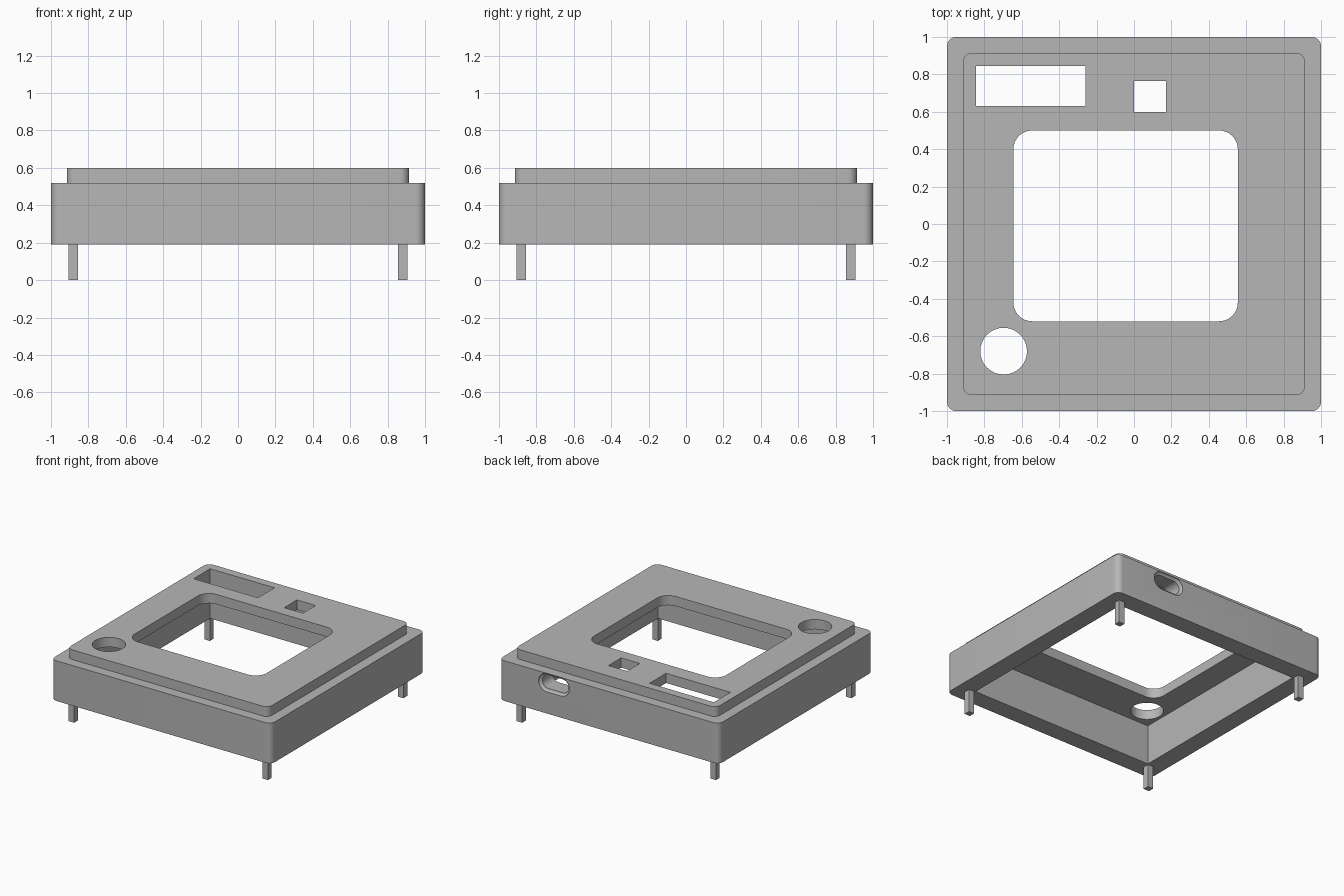
import bpy
import bmesh
from math import pi, sin, cos
from mathutils import Vector

if "Cube" in bpy.data.objects:
    bpy.data.objects.remove(bpy.data.objects["Cube"])

grey = bpy.data.materials.new("grey plastic")
grey.use_nodes = True
COLOUR = (0.47, 0.47, 0.47, 1)
grey.diffuse_color = COLOUR
grey.node_tree.nodes["Principled BSDF"].inputs["Base Color"].default_value = COLOUR


def loft(name, rings):
    """Join matching rings of points into a closed solid."""
    bm = bmesh.new()
    rows = [[bm.verts.new(p) for p in ring] for ring in rings]
    for a, b in zip(rows, rows[1:]):
        for i in range(len(a)):
            j = (i + 1) % len(a)
            bm.faces.new((a[i], a[j], b[j], b[i]))
    bm.faces.new(rows[0])
    bm.faces.new(rows[-1])
    bmesh.ops.recalc_face_normals(bm, faces=bm.faces)
    mesh = bpy.data.meshes.new(name)
    bm.to_mesh(mesh)
    bm.free()
    mesh.materials.append(grey)
    obj = bpy.data.objects.new(name, mesh)
    bpy.context.collection.objects.link(obj)
    return obj


def outline(x0, x1, y0, y1, r=0.0, steps=8):
    """Rectangle outline with rounded corners."""
    if r == 0:
        return [(x0, y0), (x1, y0), (x1, y1), (x0, y1)]
    points = []
    centres = [(x1 - r, y1 - r), (x0 + r, y1 - r), (x0 + r, y0 + r), (x1 - r, y0 + r)]
    for k, (cx, cy) in enumerate(centres):
        for i in range(steps + 1):
            a = (k + i / steps) * pi / 2
            points.append((cx + r * cos(a), cy + r * sin(a)))
    return points


def prism(name, shape, z0, z1):
    return loft(name, [[Vector((x, y, z)) for x, y in shape] for z in (z0, z1)])


def port_cutter():
    """Rounded slot through the back wall with a flared mouth."""
    cx, cz, flat, inner, flare = 0.5, 0.443, 0.065, 0.055, 0.02
    sections = [(1.02, inner + flare)]
    for i in range(7):
        a = i / 6 * pi / 2
        sections.append((1 - flare * sin(a), inner + flare * cos(a)))
    sections.append((0.8, inner))
    rings = []
    for y, r in sections:
        ring = []
        for side in (0, 1):
            for i in range(13):
                a = -pi / 2 + side * pi + i / 12 * pi
                shift = flat if side == 0 else -flat
                ring.append(Vector((cx + shift + r * cos(a), y, cz + r * sin(a))))
        rings.append(ring)
    return loft("port_cutter", rings)


def combine(target, tool, operation):
    mod = target.modifiers.new(operation.lower(), "BOOLEAN")
    mod.object = tool
    mod.operation = operation
    mod.solver = "EXACT"
    bpy.context.view_layer.objects.active = target
    bpy.ops.object.modifier_apply(modifier=mod.name)
    bpy.data.objects.remove(tool)


BOTTOM, LEDGE, TOP = 0.19, 0.52, 0.60

# Housing: wide skirt with a raised top plate
housing = prism("housing", outline(-1, 1, -1, 1, 0.05), BOTTOM, LEDGE)
plate = prism("top_plate", outline(-0.915, 0.915, -0.915, 0.915, 0.05), 0.4, TOP)
combine(housing, plate, "UNION")

# Hollow underside
cavity = prism("cavity", outline(-0.847, 0.847, -0.847, 0.847), 0.1, LEDGE)
combine(housing, cavity, "DIFFERENCE")

# Openings in the top: window, slot, small square and round hole
openings = [
    outline(-0.645, 0.555, -0.52, 0.5, 0.1),
    outline(-0.845, -0.26, 0.63, 0.845),
    outline(0.0, 0.17, 0.6, 0.765),
    outline(-0.822, -0.572, -0.805, -0.555, 0.12499),
]
for shape in openings:
    combine(housing, prism("opening", shape, 0.45, 0.7), "DIFFERENCE")

# Port in the back wall
combine(housing, port_cutter(), "DIFFERENCE")

bpy.ops.object.select_all(action="DESELECT")
housing.select_set(True)
bpy.context.view_layer.objects.active = housing
bpy.ops.object.shade_smooth_by_angle(angle=pi / 6)

# Four corner pegs
for fb, y in (("front", -0.88), ("back", 0.88)):
    for lr, x in (("left", 0.88), ("right", -0.88)):
        h = 0.025
        prism(f"{fb}_{lr}_leg", outline(x - h, x + h, y - h, y + h), 0, BOTTOM + 0.01)
